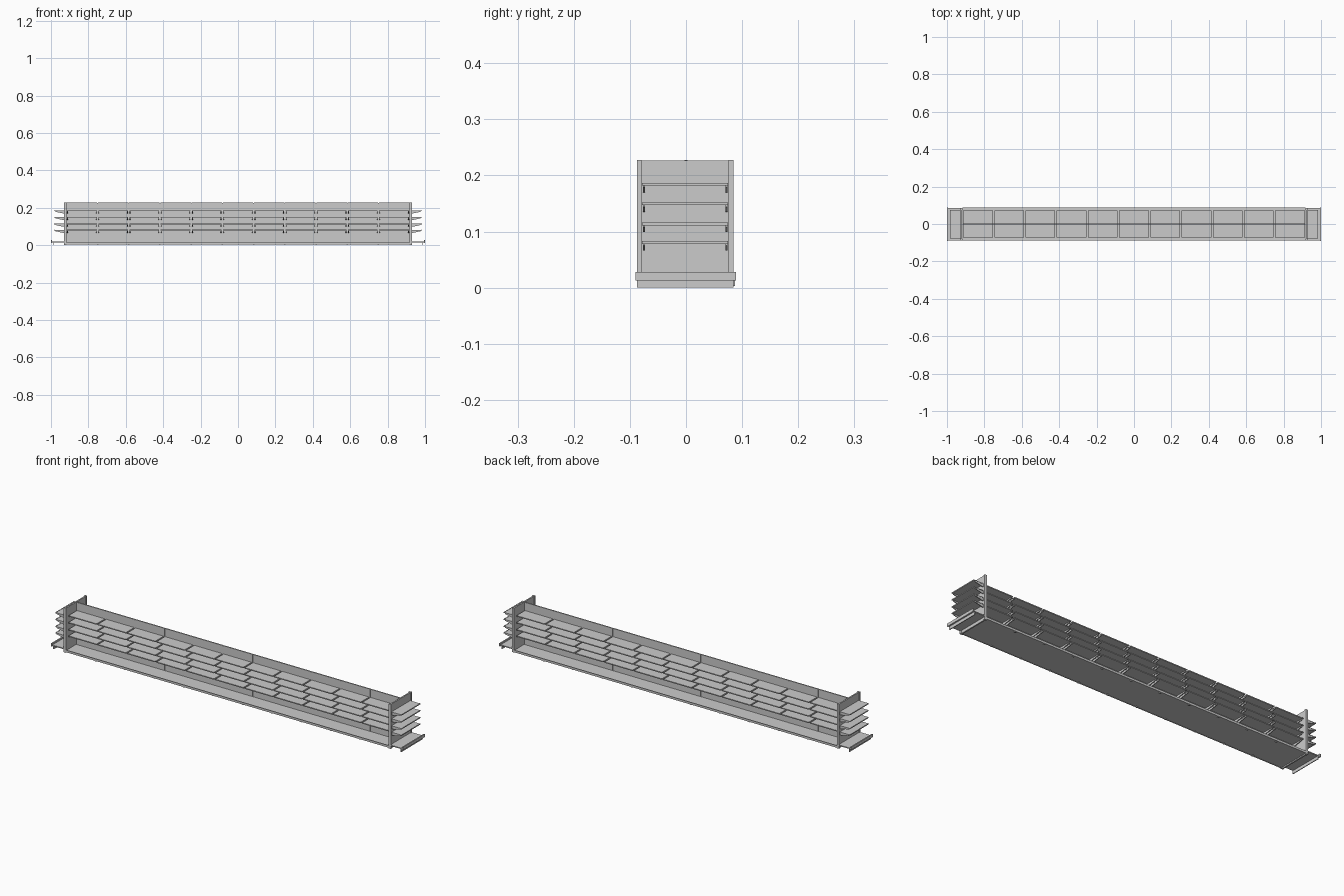
import bpy, bmesh
from mathutils import Matrix

if "Cube" in bpy.data.objects:
    bpy.data.objects.remove(bpy.data.objects["Cube"])

LEVELS = (0.080, 0.113, 0.149, 0.184)   # shelf heights
BAYS = 11
X_IN = 0.918                            # inner face of the end panels
PITCH = 2 * X_IN / BAYS


def box(bm, x0, x1, y0, y1, z0, z1):
    vs = bmesh.ops.create_cube(bm, size=1)["verts"]
    for v in vs:
        v.co.x = x0 if v.co.x < 0 else x1
        v.co.y = y0 if v.co.y < 0 else y1
        v.co.z = z0 if v.co.z < 0 else z1
    return vs


def bracket(bm, u, length, z, t=0.004):
    """Tapered shelf arm reaching along -y from y=0, centred on x=u."""
    prof = [(0, z), (0, z - 0.013), (-0.008, z - 0.013), (-length, z - 0.004), (-length, z)]
    a = [bm.verts.new((u - t / 2, y, h)) for y, h in prof]
    b = [bm.verts.new((u + t / 2, y, h)) for y, h in prof]
    bm.faces.new(a)
    bm.faces.new(b[::-1])
    for i in range(len(prof)):
        j = (i + 1) % len(prof)
        bm.faces.new((a[j], a[i], b[i], b[j]))
    return a + b


def finish(bm, name):
    bmesh.ops.recalc_face_normals(bm, faces=bm.faces)
    me = bpy.data.meshes.new(name)
    bm.to_mesh(me)
    bm.free()
    ob = bpy.data.objects.new(name, me)
    bpy.context.collection.objects.link(ob)
    return ob


def turned(bm, verts, angle, shift=(0, 0, 0)):
    m = Matrix.Translation(shift) @ Matrix.Rotation(angle, 4, 'Z')
    bmesh.ops.transform(bm, matrix=m, verts=verts)


PI = 3.14159265

# base deck with raised lips on both long sides
bm = bmesh.new()
box(bm, -X_IN, X_IN, -0.083, 0.083, 0.004, 0.011)
finish(bm, "base_deck")
bm = bmesh.new()
for s in (-1, 1):
    y0, y1 = sorted((s * 0.083, s * 0.087))
    box(bm, -X_IN, X_IN, y0, y1, 0.003, 0.014)
finish(bm, "base_lips")

# small feet under each bay joint
bm = bmesh.new()
for i in range(1, BAYS):
    x = -X_IN + i * PITCH
    for s in (-1, 1):
        box(bm, x - 0.004, x + 0.004, s * 0.081 - 0.004, s * 0.081 + 0.004, 0, 0.004)
finish(bm, "base_feet")

# central back wall panels and slotted uprights
bm = bmesh.new()
for i in range(BAYS):
    x = -X_IN + i * PITCH
    box(bm, x + 0.002, x + PITCH - 0.002, -0.003, 0.003, 0.011, 0.228)
finish(bm, "back_panels")
bm = bmesh.new()
for i in range(1, BAYS):
    x = -X_IN + i * PITCH
    box(bm, x - 0.003, x + 0.003, -0.004, 0.004, 0.011, 0.227)
finish(bm, "uprights")

# shelves and arms on both sides of the wall
shelves, arms = bmesh.new(), bmesh.new()
for i in range(BAYS):
    x0, x1 = -X_IN + i * PITCH + 0.004, -X_IN + (i + 1) * PITCH - 0.004
    for z in LEVELS:
        for s in (-1, 1):
            y0, y1 = sorted((s * 0.003, s * 0.070))
            box(shelves, x0, x1, y0, y1, z - 0.001, z + 0.002)
            y0, y1 = sorted((s * 0.069, s * 0.072))
            box(shelves, x0, x1, y0, y1, z - 0.002, z + 0.003)
            for u in (x0 + 0.003, x1 - 0.003):
                vs = bracket(arms, u, 0.064, z - 0.001)
                if s > 0:
                    bmesh.ops.scale(arms, vec=(1, -1, 1), verts=vs)
finish(shelves, "bay_shelves")
finish(arms, "bay_shelf_arms")

# end panels with edge trims
for s, side in ((-1, "left"), (1, "right")):
    bm = bmesh.new()
    x0, x1 = sorted((s * 0.920, s * 0.927))
    box(bm, x0, x1, -0.079, 0.076, 0, 0.227)
    finish(bm, side + "_end_panel")
    bm = bmesh.new()
    x0, x1 = sorted((s * 0.917, s * 0.930))
    box(bm, x0, x1, -0.087, -0.079, 0, 0.228)
    box(bm, x0, x1, 0.076, 0.085, 0, 0.228)
    finish(bm, side + "_end_trims")

    # end display shelves on tapered arms
    bm, arms = bmesh.new(), bmesh.new()
    for z in LEVELS:
        x0, x1 = sorted((s * 0.927, s * 0.983))
        box(bm, x0, x1, -0.078, 0.075, z - 0.001, z + 0.002)
        x0, x1 = sorted((s * 0.981, s * 0.984))
        box(bm, x0, x1, -0.078, 0.075, z - 0.002, z + 0.003)
        for y in (-0.075, 0.072):
            vs = bracket(arms, 0, 0.050, z - 0.001)
            turned(arms, vs, s * PI / 2, (s * 0.927, y, 0))
    finish(bm, side + "_end_shelves")
    finish(arms, side + "_end_shelf_arms")

    # end base shelf: plate, price lip and kick plate
    bm = bmesh.new()
    x0, x1 = sorted((s * 0.927, s * 0.995))
    box(bm, x0, x1, -0.087, 0.085, 0.015, 0.020)
    x0, x1 = sorted((s * 0.994, s * 1.0))
    box(bm, x0, x1, -0.090, 0.089, 0.013, 0.028)
    x0, x1 = sorted((s * 0.986, s * 0.990))
    box(bm, x0, x1, -0.087, 0.085, 0, 0.015)
    finish(bm, side + "_end_base")
